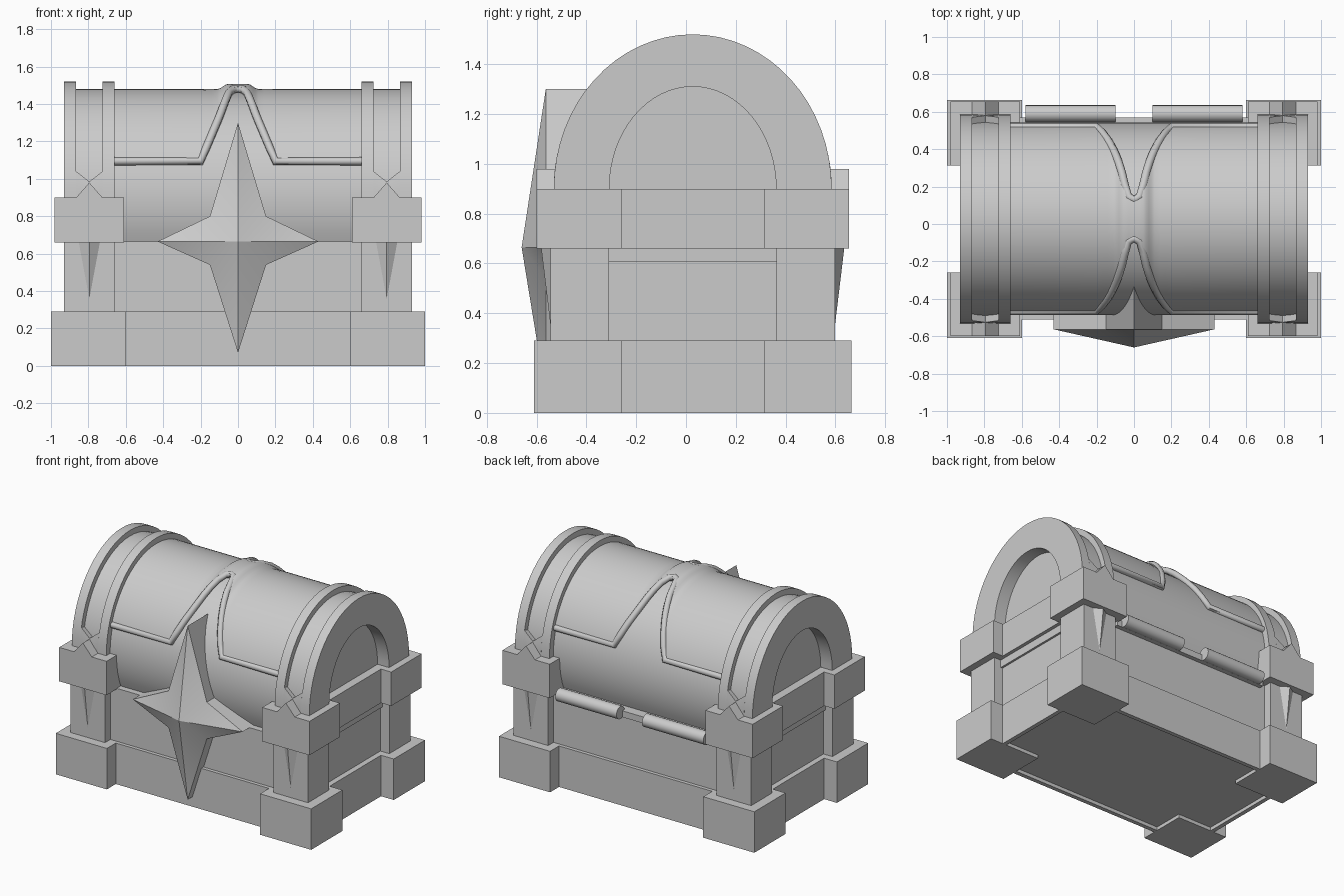
import bpy, bmesh, math

if "Cube" in bpy.data.objects:
    bpy.data.objects.remove(bpy.data.objects["Cube"], do_unlink=True)

CY, CZ = 0.027, 0.90        # axis of the rounded lid

mat = bpy.data.materials.new("plain grey")
mat.use_nodes = True
GREY = (0.6, 0.6, 0.6, 1)
mat.diffuse_color = GREY
mat.node_tree.nodes["Principled BSDF"].inputs["Base Color"].default_value = GREY


def finish(name, bm, smooth=None):
    bmesh.ops.recalc_face_normals(bm, faces=bm.faces)
    me = bpy.data.meshes.new(name)
    bm.to_mesh(me)
    bm.free()
    me.materials.append(mat)
    ob = bpy.data.objects.new(name, me)
    bpy.context.collection.objects.link(ob)
    if smooth:
        bpy.ops.object.select_all(action='DESELECT')
        ob.select_set(True)
        bpy.context.view_layer.objects.active = ob
        bpy.ops.object.shade_smooth_by_angle(angle=math.radians(smooth))
    return ob


def mesh(name, verts, faces, smooth=None):
    bm = bmesh.new()
    vs = [bm.verts.new(v) for v in verts]
    for f in faces:
        bm.faces.new([vs[i] for i in f])
    return finish(name, bm, smooth)


def prism(name, pts, at, d0, d1, smooth=None):
    """Extrude a closed outline; at(p, d) places a point at depth d."""
    n = len(pts)
    verts = [at(p, d) for d in (d0, d1) for p in pts]
    faces = [[i, (i + 1) % n, (i + 1) % n + n, i + n] for i in range(n)]
    return mesh(name, verts, faces + [list(range(n)), list(range(n, 2 * n))], smooth)


def box(name, x0, x1, y0, y1, z0, z1):
    return prism(name, [(x0, y0), (x1, y0), (x1, y1), (x0, y1)],
                 lambda p, d: (p[0], p[1], d), z0, z1)


def on_dome(x, t, a, b):
    """Point on the lid ellipse, t measured from the top towards +y."""
    return (x, CY + a * math.sin(t), CZ + b * math.cos(t))


def shell(name, xs, lo, hi, outer, inner, n=32, bump=lambda x: 0, smooth=35):
    """Curved slab between two ellipses, each x column spanning angles lo..hi."""
    bm = bmesh.new()
    grids = []
    for a, b in (outer, inner):
        grids.append([[bm.verts.new(on_dome(x, lo(x) + (hi(x) - lo(x)) * j / n,
                       a + bump(x), b + bump(x))) for j in range(n + 1)] for x in xs])
    o, q = grids
    m = len(xs) - 1
    for i in range(m):
        for g in grids:
            for j in range(n):
                bm.faces.new([g[i][j], g[i + 1][j], g[i + 1][j + 1], g[i][j + 1]])
        for j in (0, n):
            bm.faces.new([o[i][j], o[i + 1][j], q[i + 1][j], q[i][j]])
    for i in (0, m):
        for j in range(n):
            bm.faces.new([o[i][j], o[i][j + 1], q[i][j + 1], q[i][j]])
    return finish(name, bm, smooth)


def my(y):
    return 2 * CY - y


# Base, body and underside rim
box("base", -0.9, 0.9, -0.51, my(-0.51), 0.025, 0.29)
for s, side in ((1, "left"), (-1, "right")):
    box(side + "_base_rim", s * 0.87, s * 0.9, -0.51, my(-0.51), 0, 0.03)
for f, end in ((lambda y: y, "front"), (my, "back")):
    box(end + "_base_rim", -0.9, 0.9, f(-0.51), f(-0.48), 0, 0.03)
box("body", -0.86, 0.86, -0.485, my(-0.485), 0.27, 0.665)

# Rounded lid
prof = [(math.radians(-115 + 230 * i / 40)) for i in range(41)]
prism("lid", prof, lambda t, x: on_dome(x, t, 0.515, 0.56), -0.84, 0.84, 35)

# Corner feet, posts, blocks, with small pointed details
for s, side in ((1, "left"), (-1, "right")):
    box(side + "_side_lip", s * 0.6, s * 0.875, -0.4, my(-0.4), 0.605, 0.665)
    box(side + "_side_panel", s * 0.6, s * 0.90, -0.4, my(-0.4), 0.66, 0.90)
    for f, end in ((lambda y: y, "front"), (my, "back")):
        tag = end + "_" + side
        box(tag + "_foot", s * 0.60, s * 1.0, f(-0.61), f(-0.26), 0, 0.29)
        box(tag + "_post", s * 0.66, s * 0.93, f(-0.545), f(-0.31), 0.28, 0.67)
        box(tag + "_block", s * 0.61, s * 0.98, f(-0.60), f(-0.26), 0.66, 0.90)
        prism(tag + "_block_peak", [(0.725, 0.89), (0.865, 0.89), (0.865, 0.90), (0.795, 0.98), (0.725, 0.90)],
              lambda p, d: (s * p[0], d, p[1]), f(-0.60), f(-0.48))
        mesh(tag + "_post_wedge",
             [(s * 0.73, f(-0.54), 0.665), (s * 0.86, f(-0.54), 0.665),
              (s * 0.795, f(-0.582), 0.665), (s * 0.795, f(-0.544), 0.35)],
             [(0, 1, 2), (0, 1, 3), (1, 2, 3), (0, 2, 3)], 50)

# Arches over the lid ends: core, two raised rims, V-ended bridges below the groove
OUT, CORE, HOLE = (0.558, 0.62), (0.522, 0.58), (0.335, 0.41)
Q = math.pi / 2
for s, side in ((1, "left"), (-1, "right")):
    shell(side + "_arch", [s * 0.66, s * 0.93], lambda x: -Q, lambda x: Q, CORE, HOLE)
    for x0, x1, part in ((0.66, 0.725, "inner"), (0.865, 0.93, "outer")):
        shell(f"{side}_arch_{part}_rim", [s * x0, s * x1], lambda x: -Q, lambda x: Q, OUT, CORE)

    def groove_end(x):
        z = 0.985 + 0.055 * abs(abs(x) - 0.795) / 0.07
        return math.acos((z - CZ) / OUT[1])
    cols = [s * 0.725, s * 0.795, s * 0.865]
    shell(side + "_arch_back_bridge", cols, groove_end, lambda x: Q, OUT, CORE, 4)
    shell(side + "_arch_front_bridge", cols, lambda x: -Q, lambda x: -groove_end(x), OUT, CORE, 4)

# Raised lid panel, notched at the front and back up to a narrow bridge
PANEL = (0.53, 0.58)
EDGE = [(0, 1.466), (0.03, 1.462), (0.05, 1.44), (0.075, 1.385), (0.20, 1.08), (0.67, 1.08)]


def edge_angle(x):
    x = abs(x)
    for (x0, z0), (x1, z1) in zip(EDGE, EDGE[1:]):
        if x <= x1 + 1e-6:
            z = z0 + (z1 - z0) * (x - x0) / (x1 - x0)
            return math.acos((z - CZ) / PANEL[1])
    return math.acos((1.08 - CZ) / PANEL[1])


def bridge_bump(x):
    k = min(1, max(0, (0.11 - abs(x)) / 0.06))
    return 0.028 * k * k * (3 - 2 * k)


half = [0.015, 0.03, 0.05, 0.065, 0.08, 0.095, 0.11, 0.14, 0.17, 0.2, 0.67]
panel_x = [-x for x in reversed(half)] + [0] + half
shell("lid_panel", panel_x, lambda x: -edge_angle(x), edge_angle, PANEL, (0.50, 0.545),
      32, bridge_bump)

# Rounded beads along the panel edges
for d, end in ((-1, "front"), (1, "back")):
    path = []
    for x in panel_x:
        t = edge_angle(x) - 0.03
        path.append(on_dome(x, d * t, PANEL[0] - 0.008 + bridge_bump(x) * 0.7,
                            PANEL[1] - 0.008 + bridge_bump(x) * 0.7))
    cu = bpy.data.curves.new(end + "_panel_bead", 'CURVE')
    cu.dimensions = '3D'
    cu.bevel_depth = 0.022
    cu.bevel_resolution = 2
    cu.use_fill_caps = True
    sp = cu.splines.new('POLY')
    sp.points.add(len(path) - 1)
    for p, co in zip(sp.points, path):
        p.co = (*co, 1)
    sp.use_smooth = True
    cu.materials.append(mat)
    bpy.context.collection.objects.link(bpy.data.objects.new(end + "_panel_bead", cu))

# Four-pointed star clasp with a raised centre
star = [(0, 1.30), (0.15, 0.80), (0.43, 0.665), (0.15, 0.54),
        (0, 0.07), (-0.15, 0.54), (-0.43, 0.665), (-0.15, 0.80)]
verts = [(x, y, z) for y in (-0.563, -0.32) for x, z in star] + [(0, -0.66, 0.665)]
faces = [(i, (i + 1) % 8, 16) for i in range(8)]
faces += [(i, (i + 1) % 8, (i + 1) % 8 + 8, i + 8) for i in range(8)] + [tuple(range(8, 16))]
mesh("star_clasp", verts, faces, 40)

# Hinge barrels on the back
ring = [2 * math.pi * i / 20 for i in range(20)]
for s, side in ((1, "left"), (-1, "right")):
    prism(side + "_hinge",  ring,
          lambda t, x: (x, 0.59 + 0.045 * math.cos(t), 0.67 + 0.045 * math.sin(t)),
          s * 0.10, s * 0.58, 40)
box("hinge_plate", -0.62, 0.62, 0.48, 0.57, 0.63, 0.675)
